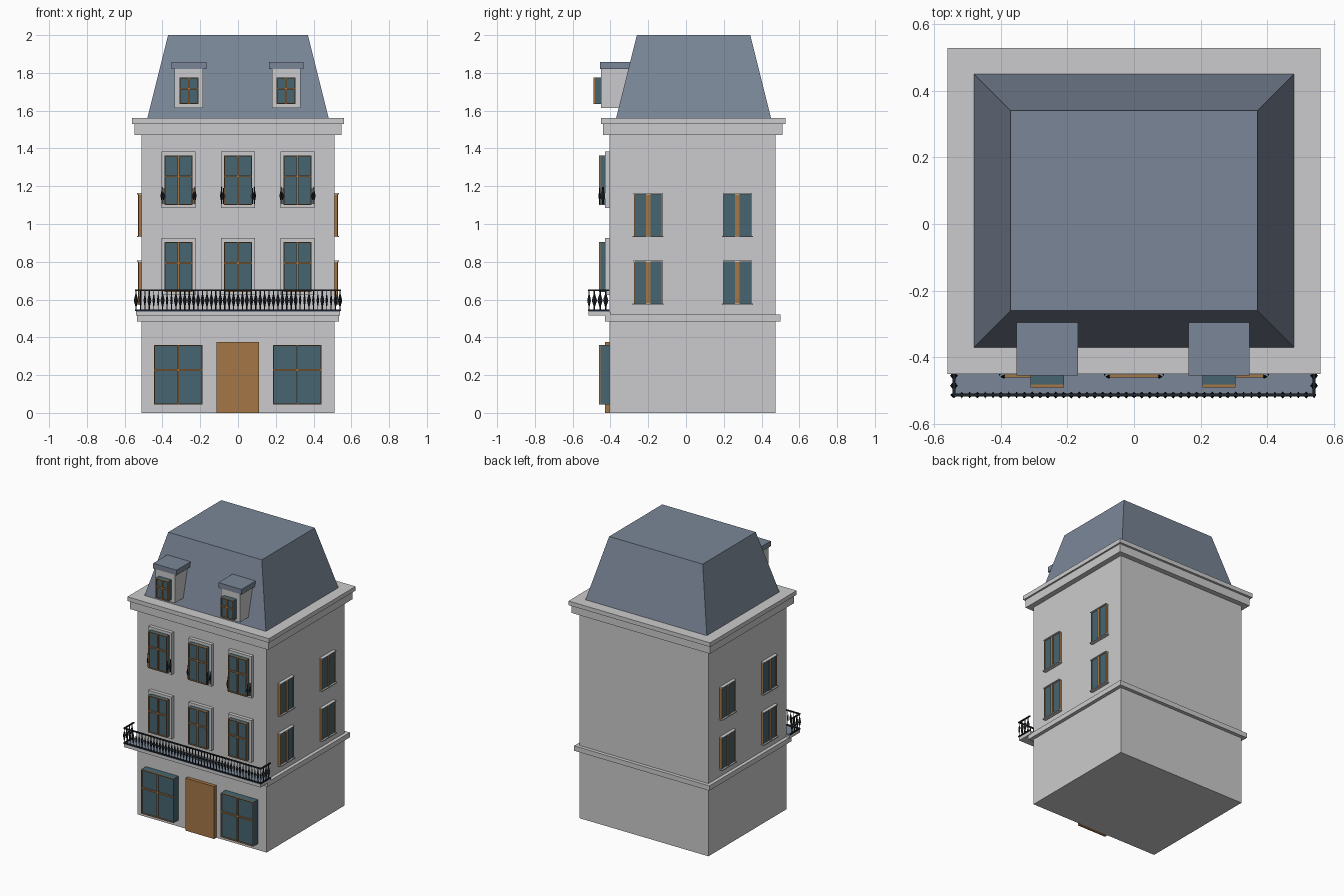
import bpy, bmesh, math
from mathutils import Vector

if "Cube" in bpy.data.objects:
    bpy.data.objects.remove(bpy.data.objects["Cube"])

def mat(name, c):
    m = bpy.data.materials.new(name)
    m.diffuse_color = (*c, 1)
    m.use_nodes = True
    m.node_tree.nodes["Principled BSDF"].inputs["Base Color"].default_value = m.diffuse_color
    return m

STONE = mat("pale stone", (0.60, 0.60, 0.61))
SLATE = mat("blue slate", (0.195, 0.240, 0.310))
GLASS = mat("teal glass", (0.062, 0.130, 0.160))
WOOD = mat("brown wood", (0.376, 0.181, 0.061))
IRON = mat("black iron", (0.012, 0.015, 0.020))

def add_box(bm, x0, x1, y0, y1, z0, z1, inset=(0, 0)):
    """Box whose top can be drawn in, for tapered forms."""
    ix, iy = inset
    lo = [(x0, y0), (x1, y0), (x1, y1), (x0, y1)]
    hi = [(x0 + ix, y0 + iy), (x1 - ix, y0 + iy), (x1 - ix, y1 - iy), (x0 + ix, y1 - iy)]
    a = [bm.verts.new((x, y, z0)) for x, y in lo]
    b = [bm.verts.new((x, y, z1)) for x, y in hi]
    bm.faces.new(a[::-1])
    bm.faces.new(b)
    for i in range(4):
        j = (i + 1) % 4
        bm.faces.new((a[i], a[j], b[j], b[i]))

def finish(name, bm, *mats):
    me = bpy.data.meshes.new(name)
    bm.to_mesh(me)
    bm.free()
    for m in mats:
        me.materials.append(m)
    ob = bpy.data.objects.new(name, me)
    bpy.context.collection.objects.link(ob)
    return ob

def box(name, m, *dims, inset=(0, 0)):
    bm = bmesh.new()
    add_box(bm, *dims, inset=inset)
    return finish(name, bm, m)

def window(name, x0, x1, z0, z1, yf, yb, bar=0.42):
    """Glass pane with a thin wooden frame and a crossbar."""
    box(name + "_glass", GLASS, x0, x1, yf + 0.008, yb, z0, z1)
    bm = bmesh.new()
    t, c, zb = 0.005, (x0 + x1) / 2, z1 - bar * (z1 - z0)
    for d in ((x0, x0 + t, z0, z1), (x1 - t, x1, z0, z1), (x0, x1, z0, z0 + t),
              (x0, x1, z1 - t, z1), (c - t, c + t, z0, z1), (x0, x1, zb - t, zb + t)):
        add_box(bm, d[0], d[1], yf, yf + 0.012, d[2], d[3])
    finish(name + "_frame", bm, WOOD)

# Walls, belt course and cornice
box("walls", STONE, -0.51, 0.51, -0.405, 0.475, 0, 1.50)
box("belt_course", STONE, -0.535, 0.535, -0.43, 0.50, 0.485, 0.52)
box("cornice_lower", STONE, -0.548, 0.548, -0.44, 0.512, 1.472, 1.53)
box("cornice_upper", STONE, -0.56, 0.56, -0.45, 0.528, 1.53, 1.56)

# Mansard roof
box("mansard_roof", SLATE, -0.48, 0.48, -0.37, 0.45, 1.56, 2.0, inset=(0.11, 0.11))

# Dormers
for side, x in (("left", -0.26), ("right", 0.255)):
    box(f"dormer_{side}", STONE, x - 0.076, x + 0.076, -0.45, -0.28, 1.615, 1.82)
    box(f"dormer_cap_{side}", SLATE, x - 0.092, x + 0.092, -0.455, -0.29, 1.82, 1.857)
    window(f"dormer_window_{side}", x - 0.05, x + 0.05, 1.635, 1.775, -0.49, -0.45)

# Ground floor: door and shop windows
box("door", WOOD, -0.115, 0.112, -0.43, -0.40, 0, 0.375)
window("shop_window_left", -0.445, -0.188, 0.045, 0.36, -0.46, -0.40)
window("shop_window_right", 0.185, 0.442, 0.045, 0.36, -0.46, -0.40)

# Upper front windows with stone surrounds
for i, x in enumerate((-0.315, 0, 0.315)):
    for floor, z0, z1 in (("second", 0.64, 0.905), ("third", 1.10, 1.363)):
        box(f"surround_{floor}_{i}", STONE, x - 0.091, x + 0.091, -0.43, -0.40,
            z0 - 0.016, z1 + 0.02)
        window(f"window_{floor}_{i}", x - 0.073, x + 0.073, z0, z1, -0.46, -0.42)

# Side windows, two rows on both walls
def side_box(name, m, s, depth, y0, y1, z0, z1):
    xs = sorted((s * 0.505, s * (0.51 + depth)))
    box(name, m, *xs, y0, y1, z0, z1)

for s, label in ((1, "right"), (-1, "left")):
    for i, yc in enumerate((-0.20, 0.272)):
        for j, (z0, z1) in enumerate(((0.578, 0.80), (0.937, 1.157))):
            n = f"side_window_{label}_{i}{j}"
            side_box(n + "_glass", GLASS, s, 0.014, yc - 0.074, yc + 0.074, z0, z1)
            side_box(n + "_mullion", WOOD, s, 0.020, yc - 0.012, yc + 0.012, z0, z1)
            side_box(n + "_jamb_front", WOOD, s, 0.018, yc - 0.076, yc - 0.071, z0, z1)
            side_box(n + "_jamb_back", WOOD, s, 0.018, yc + 0.071, yc + 0.076, z0, z1)
            side_box(n + "_sill", STONE, s, 0.026, yc - 0.082, yc + 0.082, z0 - 0.007, z0)
            side_box(n + "_head", STONE, s, 0.024, yc - 0.077, yc + 0.077, z1, z1 + 0.006)

# Balcony slab with a slate floor
box("balcony_slab", STONE, -0.54, 0.54, -0.515, -0.40, 0.515, 0.535)
box("balcony_floor", SLATE, -0.54, 0.54, -0.515, -0.405, 0.535, 0.541)

# Iron ornament: four-sided spindle swelling in the middle
def spindle(bm, x, y, z0, z1, rx, ry):
    h = z1 - z0
    rings = []
    for t, k in ((0, 0.3), (0.2, 0.3), (0.5, 1), (0.8, 0.3), (1, 0.3)):
        rings.append([bm.verts.new((x + rx * k * math.cos(a * math.pi / 2),
                                    y + ry * k * math.sin(a * math.pi / 2), z0 + t * h))
                      for a in range(4)])
    for a, b in zip(rings, rings[1:]):
        for i in range(4):
            j = (i + 1) % 4
            bm.faces.new((a[i], a[j], b[j], b[i]))
    bm.faces.new(rings[0][::-1])
    bm.faces.new(rings[-1])

# Long balcony railing with end returns
bm = bmesh.new()
for z in (0.540, 0.645):
    add_box(bm, -0.545, 0.545, -0.518, -0.509, z, z + 0.008)
    for s in (-1, 1):
        x0, x1 = sorted((s * 0.536, s * 0.545))
        add_box(bm, x0, x1, -0.515, -0.405, z, z + 0.008)
n = 46
for i in range(n + 1):
    x = -0.54 + 1.08 * i / n
    dense = abs(x) < 0.31 or i % 3 == 0
    spindle(bm, x, -0.513, 0.543, 0.648, 0.011 if dense else 0.007, 0.010)
for s in (-1, 1):
    for y in (-0.485, -0.455, -0.425):
        spindle(bm, s * 0.54, y, 0.543, 0.648, 0.012, 0.014)
finish("balcony_railing", bm, IRON)

# Small iron scrolls beside the third floor windows
bm = bmesh.new()
for x in (-0.315, 0, 0.315):
    for s in (-1, 1):
        spindle(bm, x + s * 0.088, -0.440, 1.105, 1.195, 0.008, 0.016)
        spindle(bm, x + s * 0.076, -0.458, 1.105, 1.19, 0.010, 0.006)
finish("window_scrolls", bm, IRON)
